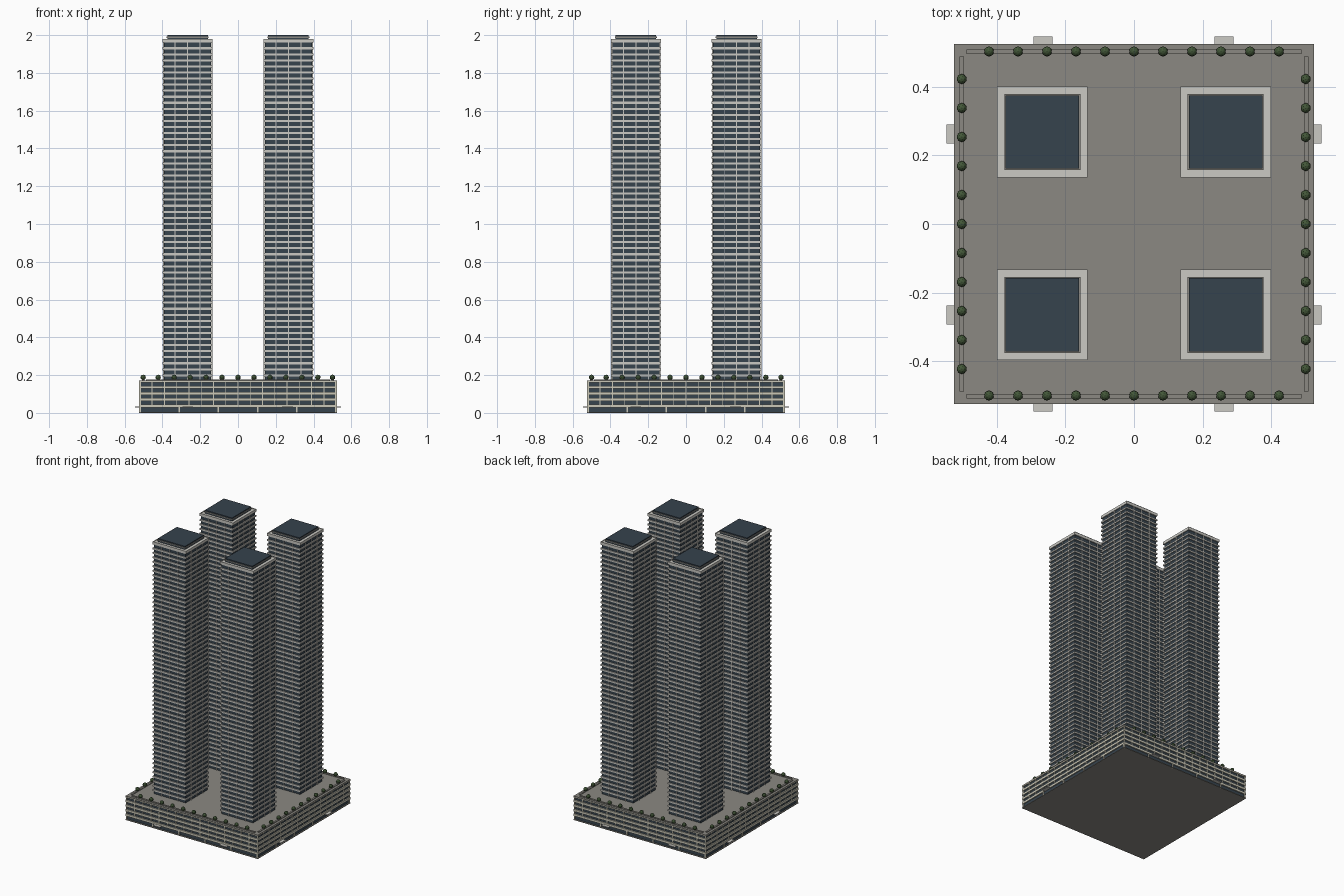
import bpy, bmesh
from mathutils import Matrix

if "Cube" in bpy.data.objects:
    bpy.data.objects.remove(bpy.data.objects["Cube"])


def material(name, rgb):
    m = bpy.data.materials.new(name)
    m.diffuse_color = (*rgb, 1)
    m.use_nodes = True
    m.node_tree.nodes["Principled BSDF"].inputs["Base Color"].default_value = m.diffuse_color
    return m


CONCRETE = material("light concrete", (0.60, 0.59, 0.55))
STONE = material("warm stone", (0.60, 0.58, 0.48))
GLASS = material("dark glass", (0.037, 0.056, 0.075))
ROOF = material("grey roof", (0.26, 0.25, 0.225))
LEAF = material("leaf green", (0.055, 0.095, 0.04))
BARK = material("bark brown", (0.08, 0.05, 0.03))


def add_box(bm, x, y, z0, sx, sy, sz):
    """Box with its base centred on (x, y, z0)."""
    bmesh.ops.create_cube(bm, size=1, matrix=Matrix.Translation((x, y, z0 + sz / 2))
                          @ Matrix.Diagonal((sx, sy, sz, 1)))


def make(name, bm, mat):
    me = bpy.data.meshes.new(name)
    bm.to_mesh(me)
    bm.free()
    me.materials.append(mat)
    ob = bpy.data.objects.new(name, me)
    bpy.context.collection.objects.link(ob)
    return ob


def boxes(name, mat, items):
    bm = bmesh.new()
    for it in items:
        add_box(bm, *it)
    return make(name, bm, mat)


def ring_fins(cx, cy, half, offsets, z0, h, width, depth):
    """Vertical fins repeated on all four sides of a square block."""
    out = []
    for s in (-1, 1):
        for o in offsets:
            out.append((cx + o, cy + s * half, z0, width, depth, h))
            out.append((cx + s * half, cy + o, z0, depth, width, h))
    return out


# Podium: glazed core, floor bands, piers, roof deck
HALF = 0.525
boxes("podium_base", ROOF, [(0, 0, 0, 1.05, 1.05, 0.005)])
boxes("podium_glass", GLASS, [(0, 0, 0.004, 1.034, 1.034, 0.16)])
PITCH = 0.033
boxes("podium_bands", STONE,
      [(0, 0, 0.029 + i * PITCH, 1.05, 1.05, 0.0155 if i < 4 else 0.0065) for i in range(5)])
bays = 16
boxes("podium_mullions", STONE,
      ring_fins(0, 0, HALF - 0.006, [(i / bays - 0.5) * 1.038 for i in range(bays + 1)],
                0.03, 0.135, 0.005, 0.009))
boxes("ground_floor_columns", STONE,
      ring_fins(0, 0, HALF - 0.006, [(i / 5 - 0.5) * 1.036 for i in range(6)],
                0.0, 0.03, 0.008, 0.01))
boxes("podium_roof", ROOF, [(0, 0, 0.167, 1.05, 1.05, 0.005)])

# Entrance canopies, two on each side
boxes("entrance_canopies", CONCRETE,
      ring_fins(0, 0, 0.534, (-0.265, 0.262), 0.028, 0.005, 0.056, 0.024))

# Planter strips along the deck edge
strips = []
for s in (-1, 1):
    strips.append((0, s * 0.502, 0.17, 0.976, 0.013, 0.007))
    strips.append((s * 0.502, 0, 0.17, 0.013, 0.976, 0.007))
boxes("planters", ROOF, strips)

# Small round trees in the planters
spots = []
for i in range(11):
    t = (i - 5) * 0.0845
    spots += [(t, -0.5), (t, 0.503), (-0.502, t), (0.5, t)]
boxes("tree_trunks", BARK, [(x, y, 0.172, 0.004, 0.004, 0.01) for x, y in spots])
bm = bmesh.new()
for x, y in spots:
    bmesh.ops.create_icosphere(bm, subdivisions=2, radius=0.0145,
                               matrix=Matrix.Translation((x, y, 0.188)))
make("tree_crowns", bm, LEAF)

# Four identical towers
FLOORS = 56
Z0, Z1 = 0.172, 1.968
STEP = (Z1 - Z0) / FLOORS
for ix, cx in (("left", -0.267), ("right", 0.267)):
    for iy, cy in (("front", -0.265), ("back", 0.268)):
        tag = f"{iy}_{ix}"
        boxes(f"tower_glass_{tag}", GLASS, [(cx, cy, Z0, 0.25, 0.25, Z1 - Z0)])
        boxes(f"tower_floor_slabs_{tag}", CONCRETE,
              [(cx, cy, Z0 + i * STEP - 0.011, 0.264, 0.264, 0.011)
               for i in range(1, FLOORS)])
        boxes(f"tower_fins_{tag}", CONCRETE,
              ring_fins(cx, cy, 0.127, (-0.066, 0, 0.066), Z0, Z1 - Z0, 0.004, 0.008))
        # Crown: roof slab, low parapet, plant room with glazed lid
        boxes(f"tower_roof_{tag}", CONCRETE, [(cx, cy, Z1 - 0.008, 0.264, 0.264, 0.016)])
        rim = []
        for s in (-1, 1):
            rim.append((cx, cy + s * 0.130, Z1 + 0.006, 0.264, 0.004, 0.006))
            rim.append((cx + s * 0.130, cy, Z1 + 0.006, 0.004, 0.256, 0.006))
        boxes(f"tower_parapet_{tag}", CONCRETE, rim)
        boxes(f"plant_room_{tag}", GLASS, [(cx, cy, Z1 + 0.004, 0.214, 0.214, 0.028)])
        boxes(f"plant_room_trim_{tag}", ROOF, [(cx, cy, Z1 + 0.018, 0.222, 0.222, 0.006)])
